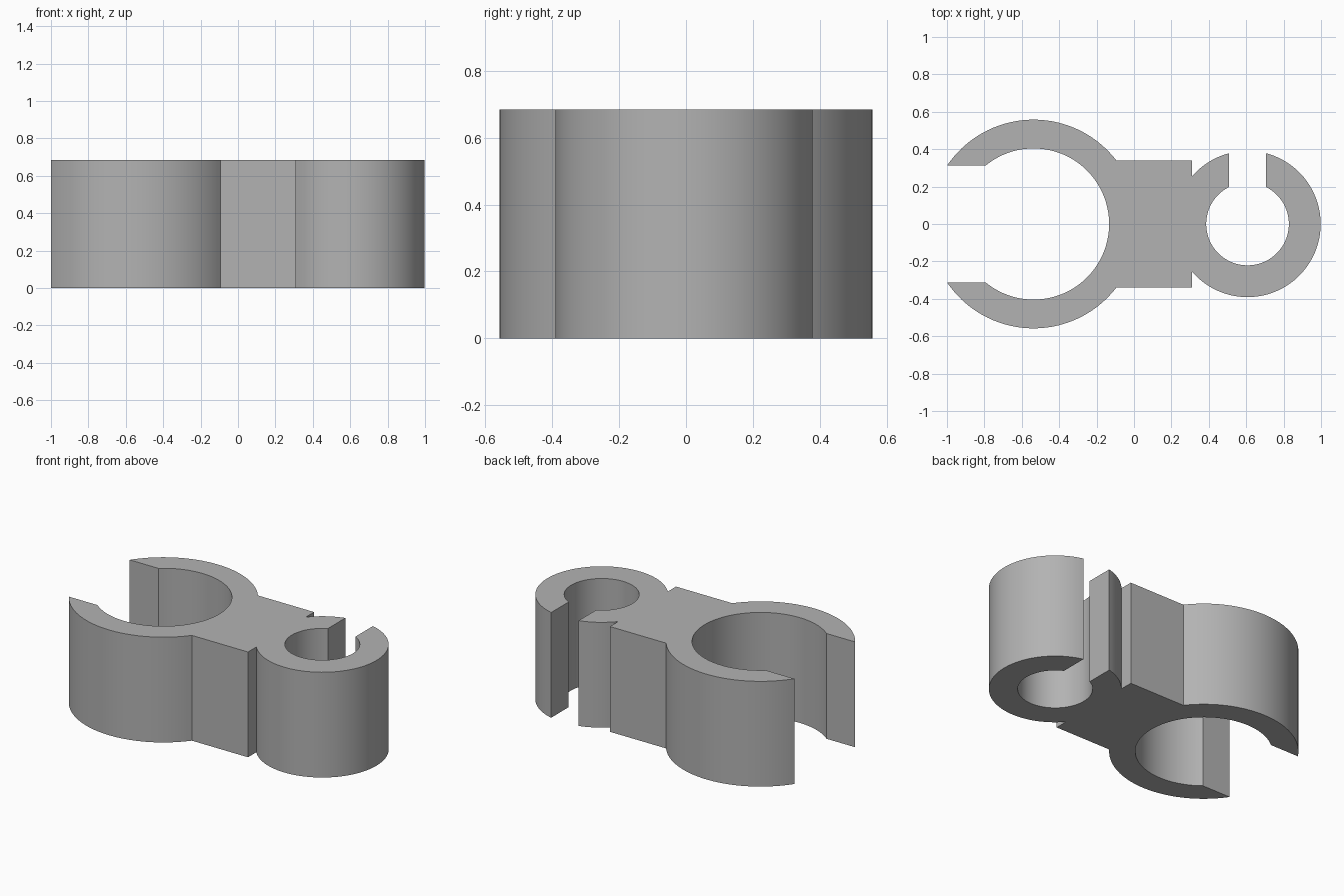
import bpy, bmesh, math

if "Cube" in bpy.data.objects:
    bpy.data.objects.remove(bpy.data.objects["Cube"], do_unlink=True)

HEIGHT = 0.685
BIG_X, BIG_OUT, BIG_IN, BIG_SLOT = -0.537, 0.558, 0.404, 0.313
SMALL_X, SMALL_OUT, SMALL_IN, SMALL_SLOT = 0.607, 0.391, 0.221, 0.099
BLOCK_Y, BLOCK_END = 0.34, 0.31

grey = bpy.data.materials.new("grey plastic")
grey.use_nodes = True
colour = (0.45, 0.45, 0.45, 1)
grey.diffuse_color = colour
grey.node_tree.nodes["Principled BSDF"].inputs["Base Color"].default_value = colour


def arc(cx, r, start, end):
    """Points along an arc centred on the x axis, angles in radians."""
    n = max(2, round(abs(end - start) / math.radians(3)))
    return [(cx + r * math.cos(start + (end - start) * i / n),
             r * math.sin(start + (end - start) * i / n)) for i in range(n + 1)]


# Angles where the slots and the block meet the rings
pi = math.pi
big_out = pi - math.asin(BIG_SLOT / BIG_OUT)
big_in = pi - math.asin(BIG_SLOT / BIG_IN)
big_join = math.asin(BLOCK_Y / BIG_OUT)
small_out = math.acos(SMALL_SLOT / SMALL_OUT)
small_in = math.acos(SMALL_SLOT / SMALL_IN)
small_join = math.acos((BLOCK_END - SMALL_X) / SMALL_OUT)

# One closed outline running round both clips
outline = arc(BIG_X, BIG_OUT, -big_out, -big_join)
outline += [(BLOCK_END, -BLOCK_Y)]
outline += arc(SMALL_X, SMALL_OUT, -small_join, small_out)
outline += arc(SMALL_X, SMALL_IN, small_in, -pi - small_in)
outline += arc(SMALL_X, SMALL_OUT, pi - small_out, small_join)
outline += [(BLOCK_END, BLOCK_Y)]
outline += arc(BIG_X, BIG_OUT, big_join, big_out)
outline += arc(BIG_X, BIG_IN, big_in, -big_in)

# Extrude the outline to full height
bm = bmesh.new()
base = bm.faces.new([bm.verts.new((x, y, 0)) for x, y in outline])
top = bmesh.ops.extrude_face_region(bm, geom=[base], use_keep_orig=True)
bmesh.ops.translate(bm, vec=(0, 0, HEIGHT),
                    verts=[v for v in top["geom"] if isinstance(v, bmesh.types.BMVert)])
bmesh.ops.recalc_face_normals(bm, faces=bm.faces)
mesh = bpy.data.meshes.new("double_clip")
bm.to_mesh(mesh)
bm.free()
mesh.materials.append(grey)

clip = bpy.data.objects.new("double_clip", mesh)
bpy.context.collection.objects.link(clip)
bpy.ops.object.select_all(action="DESELECT")
clip.select_set(True)
bpy.context.view_layer.objects.active = clip
bpy.ops.object.shade_smooth_by_angle(angle=math.radians(20))
